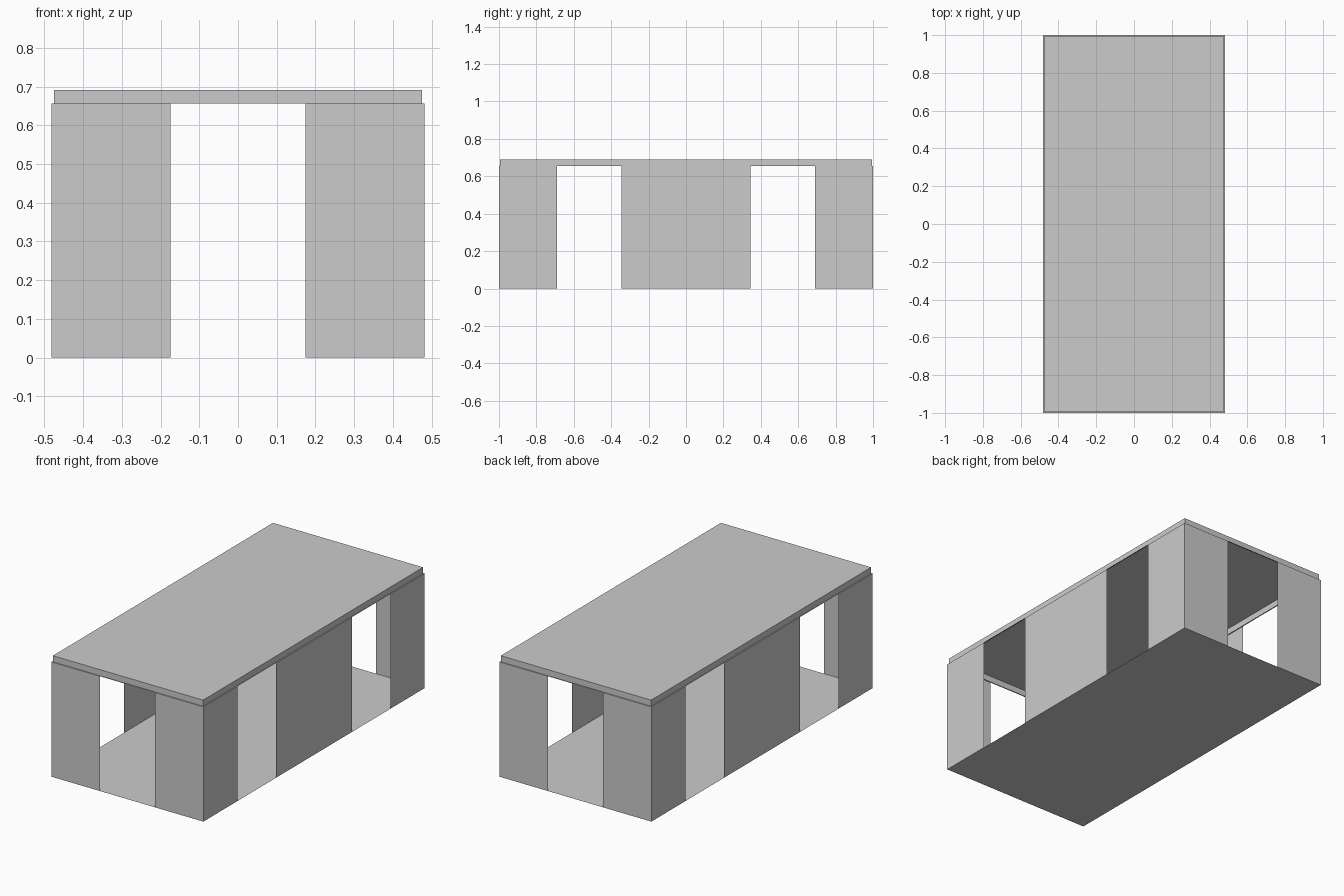
import bpy, bmesh

if "Cube" in bpy.data.objects:
    bpy.data.objects.remove(bpy.data.objects["Cube"])

HX, HY = 0.481, 1.0      # half footprint
RX, RY = 0.475, 0.994    # half size of the raised roof
ZW, ZR = 0.656, 0.691    # wall top, roof top


def make(name, quads):
    bm = bmesh.new()
    for q in quads:
        bm.faces.new([bm.verts.new(p) for p in q])
    bmesh.ops.remove_doubles(bm, verts=bm.verts, dist=1e-5)
    me = bpy.data.meshes.new(name)
    bm.to_mesh(me)
    bm.free()
    ob = bpy.data.objects.new(name, me)
    bpy.context.collection.objects.link(ob)
    return ob


def ring(x, y, z):
    return [(-x, -y, z), (x, -y, z), (x, y, z), (-x, y, z)]


def band(a, b):
    return [(a[i], a[(i + 1) % 4], b[(i + 1) % 4], b[i]) for i in range(4)]


def panel(p, q):
    return ((*p, 0), (*q, 0), (*q, ZW), (*p, ZW))


# Floor sheet, facing down
make("floor", [ring(HX, HY, 0)[::-1]])

# Thin wall panels with full-height openings, s = -1 / 1 for opposite sides
end_spans = [(-HX, -0.174), (0.174, HX)]
side_spans = [(-HY, -0.69), (-0.345, 0.345), (0.69, HY)]
for s, end, side in ((-1, "front", "left"), (1, "back", "right")):
    make(end + "_wall", [panel((-s * a, s * HY), (-s * b, s * HY)) for a, b in end_spans])
    make(side + "_wall", [panel((s * HX, s * a), (s * HX, s * b)) for a, b in side_spans])

# Roof cap: narrow ledge, short upstand and flat top, open underneath
outer, inner, top = ring(HX, HY, ZW), ring(RX, RY, ZW), ring(RX, RY, ZR)
make("roof", band(outer, inner) + band(inner, top) + [top])
